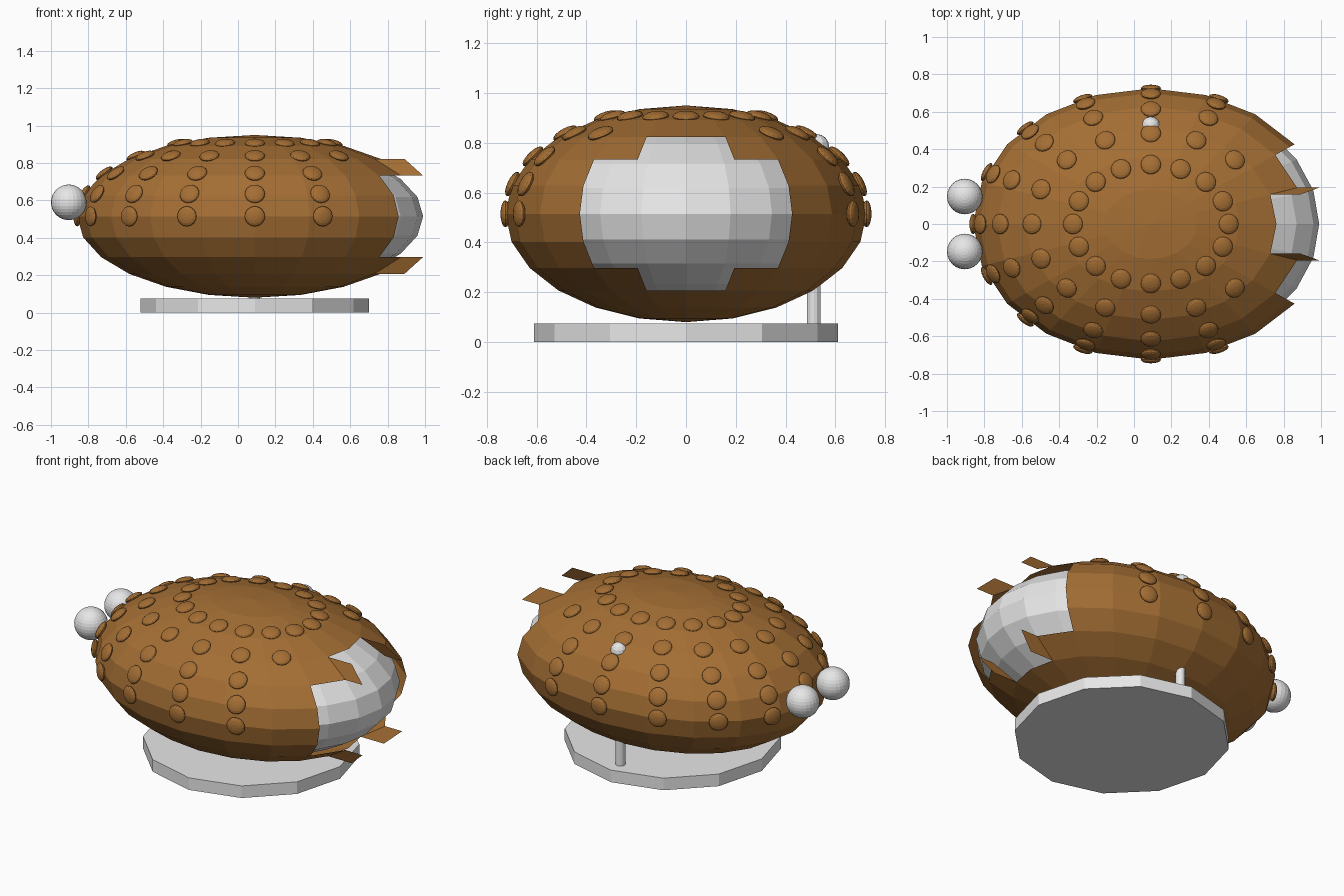
import bpy, bmesh
from math import sin, cos, atan2, radians, degrees
from mathutils import Matrix, Vector

if "Cube" in bpy.data.objects:
    bpy.data.objects.remove(bpy.data.objects["Cube"])

C = Vector((0.09, 0, 0.515))      # centre of the body
R = Vector((0.95, 0.725, 0.435))  # radii of the shell


def material(name, rgb):
    m = bpy.data.materials.new(name)
    m.diffuse_color = (*rgb, 1)
    m.use_nodes = True
    m.node_tree.nodes["Principled BSDF"].inputs["Base Color"].default_value = m.diffuse_color
    return m


BROWN = material("shell brown", (0.37, 0.156, 0.034))
WHITE = material("pale grey", (0.8, 0.8, 0.8))


def finish(bm, name, mat):
    me = bpy.data.meshes.new(name)
    bm.to_mesh(me)
    bm.free()
    me.materials.append(mat)
    ob = bpy.data.objects.new(name, me)
    bpy.context.collection.objects.link(ob)
    return ob


def place(loc, size):
    return Matrix.Translation(loc) @ Matrix.Diagonal((*size, 1))


def ball(name, loc, size, mat, u=24, v=12):
    bm = bmesh.new()
    bmesh.ops.create_uvsphere(bm, u_segments=u, v_segments=v, radius=1, matrix=place(loc, size))
    return finish(bm, name, mat)


def cylinder(name, loc, r, h, n, mat):
    bm = bmesh.new()
    bmesh.ops.create_cone(bm, cap_ends=True, segments=n, radius1=r, radius2=r, depth=h,
                          matrix=Matrix.Translation(loc))
    return finish(bm, name, mat)


def on_shell(az, lat):
    a, l = radians(az), radians(lat)
    return C + Vector((R.x * cos(l) * cos(a), R.y * cos(l) * sin(a), R.z * sin(l)))


# Shell with a stepped opening towards +x
bm = bmesh.new()
bmesh.ops.create_uvsphere(bm, u_segments=20, v_segments=12, radius=1)
gone = []
for f in bm.faces:
    c = f.calc_center_median()
    az = abs(degrees(atan2(c.y, c.x)))
    if (az < 36 and abs(c.z) < 0.5) or (az < 18 and abs(c.z) < 0.707):
        gone.append(f)
bmesh.ops.delete(bm, geom=gone, context='FACES')
bm.transform(place(C, R))
# Pointed fins at the corners of the opening
for sy in (-1, 1):
    for sz in (-1, 1):
        a, d = on_shell(18 * sy, 45 * sz), on_shell(18 * sy, 30 * sz)
        pts = [a, Vector((0.89, a.y, a.z)), Vector((0.99, d.y, d.z)), d]
        bm.faces.new([bm.verts.new(p) for p in pts])
finish(bm, "shell", BROWN)

# Inner body
ball("inner_body", C, (0.90, 0.69, 0.40), WHITE)

# Rows of flattened studs over the upper shell
bm = bmesh.new()
for lat in (0, 16, 32, 48, 64):
    for i in range(16):
        az = i * 22.5 if i <= 8 else i * 22.5 - 360
        if (lat <= 32 and abs(az) <= 45) or (lat == 48 and abs(az) < 30):
            continue
        p = on_shell(az, lat)
        q = p - C
        n = Vector((q.x / R.x**2, q.y / R.y**2, q.z / R.z**2)).normalized()
        m = (Matrix.Translation(p) @ n.to_track_quat('Z', 'Y').to_matrix().to_4x4()
             @ Matrix.Diagonal((0.054, 0.054, 0.02, 1)))
        bmesh.ops.create_uvsphere(bm, u_segments=16, v_segments=8, radius=1, matrix=m)
finish(bm, "shell_studs", BROWN)

# Eyes
for side, y in (("left", 0.147), ("right", -0.147)):
    ball("eye_" + side, (-0.905, y, 0.59), (0.095,) * 3, WHITE, 24, 16)

# Base plate, rod and rod knob
cylinder("base", (0.09, 0, 0.0375), 0.61, 0.075, 12, WHITE)
cylinder("rod", (0.09, 0.513, 0.42), 0.028, 0.72, 12, WHITE)
ball("rod_knob", (0.09, 0.525, 0.785), (0.05,) * 3, WHITE, 12, 8)
